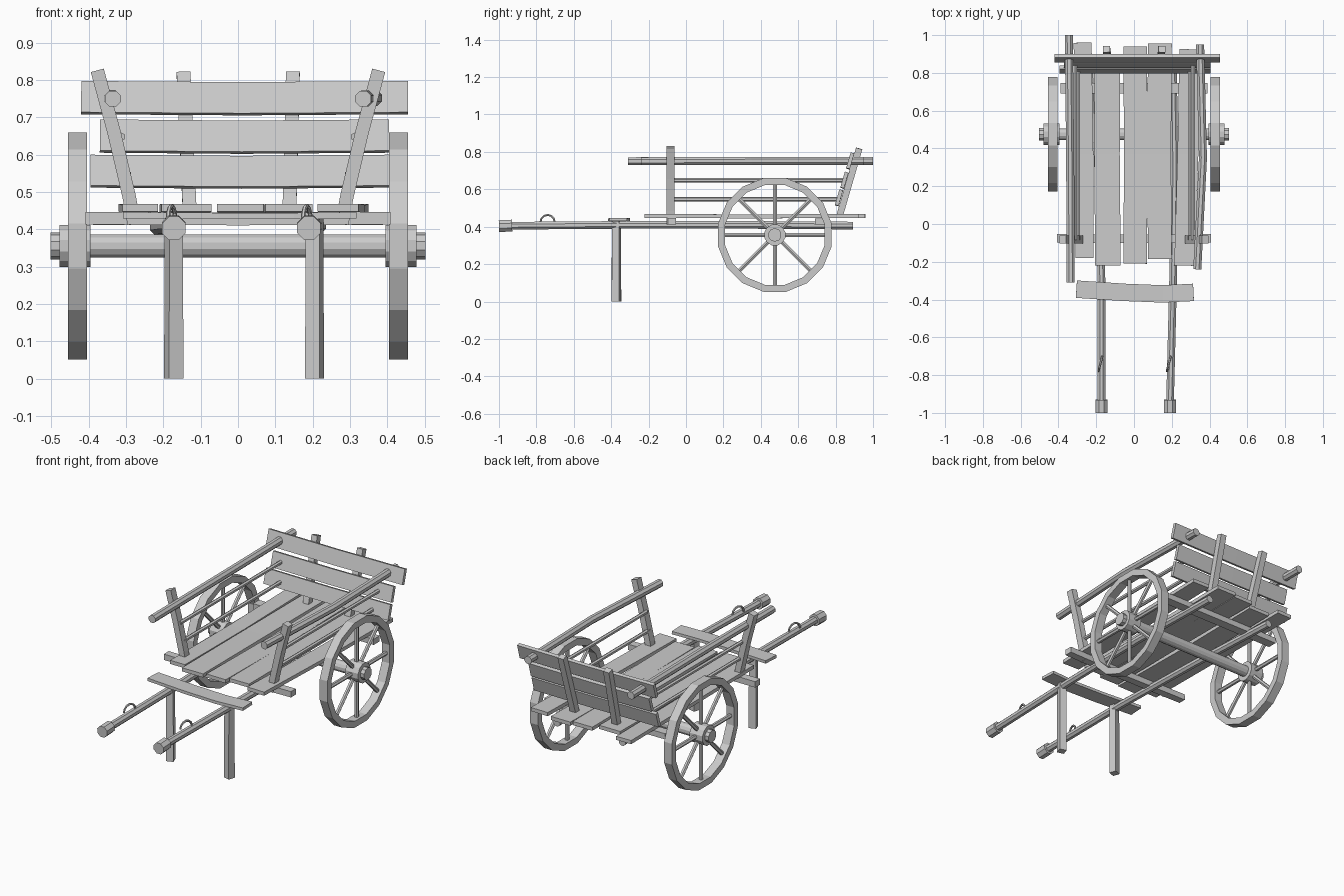
import bpy, bmesh, math
from mathutils import Vector

if "Cube" in bpy.data.objects:
    bpy.data.objects.remove(bpy.data.objects["Cube"])


def finish(name, bm):
    bmesh.ops.recalc_face_normals(bm, faces=bm.faces)
    me = bpy.data.meshes.new(name)
    bm.to_mesh(me)
    bm.free()
    ob = bpy.data.objects.new(name, me)
    bpy.context.collection.objects.link(ob)
    return ob


def sweep(name, pts, profile, up, scales=None):
    """Sweep a closed 2D profile (side, up) along a path of points."""
    pts = [Vector(p) for p in pts]
    up = Vector(up).normalized()
    bm = bmesh.new()
    rings = []
    for i, p in enumerate(pts):
        t = (pts[min(i + 1, len(pts) - 1)] - pts[max(i - 1, 0)]).normalized()
        side = t.cross(up).normalized()
        nrm = side.cross(t)
        s = scales[i] if scales else 1
        rings.append([bm.verts.new(p + side * a * s + nrm * b * s) for a, b in profile])
    n = len(profile)
    for r0, r1 in zip(rings, rings[1:]):
        for k in range(n):
            bm.faces.new((r0[k], r0[(k + 1) % n], r1[(k + 1) % n], r1[k]))
    bm.faces.new(rings[0])
    bm.faces.new(rings[-1])
    return finish(name, bm)


def beam(name, pts, w, h, up=(0, 0, 1), scales=None):
    rect = [(-w / 2, -h / 2), (w / 2, -h / 2), (w / 2, h / 2), (-w / 2, h / 2)]
    return sweep(name, pts, rect, up, scales)


def rod(name, pts, r, sides=8, up=(0, 0, 1)):
    ang = [2 * math.pi * (k + 0.5) / sides for k in range(sides)]
    return sweep(name, pts, [(r * math.cos(a), r * math.sin(a)) for a in ang], up)


# Deck planks: centre x at front and rear, width, y range
planks = [(-0.262, -0.272, 0.095, -0.18, 0.96), (-0.138, -0.14, 0.135, -0.22, 0.90),
          (0.006, 0.006, 0.125, -0.21, 0.94), (0.137, 0.137, 0.126, -0.185, 0.955),
          (0.268, 0.295, 0.11, -0.22, 0.925)]
for i, (xf, xr, w, y0, y1) in enumerate(planks):
    bend = 0.004 * (-1) ** i
    beam(f"deck_plank_{i + 1}", [(xf, y0, 0.458), ((xf + xr) / 2 + bend, 0.37, 0.455),
                                 (xr, y1, 0.458)], w, 0.021)

# Cross beams under the deck, and the board over the legs
beam("front_cross_beam", [(-0.408, -0.075, 0.43), (0, -0.08, 0.428), (0.408, -0.075, 0.43)], 0.045, 0.034)
beam("rear_cross_beam", [(-0.388, 0.718, 0.428), (0.388, 0.718, 0.428)], 0.055, 0.033)
beam("leg_board", [(-0.305, -0.345, 0.438), (-0.05, -0.362, 0.436), (0.15, -0.37, 0.436),
                   (0.315, -0.362, 0.438)], 0.092, 0.017)

# Pull shafts with grips, half rings and legs
shafts = {"left": [(-0.172, -0.97, 0.405), (-0.172, -0.3, 0.41), (-0.19, 0.3, 0.41), (-0.215, 0.893, 0.406)],
          "right": [(0.19, -0.97, 0.405), (0.207, -0.3, 0.41), (0.215, 0.3, 0.41), (0.205, 0.893, 0.406)]}
for side, path in shafts.items():
    rod(f"{side}_shaft", path, 0.022)
    x = path[0][0]
    rod(f"{side}_grip", [(x, -1.0, 0.403), (x, -0.93, 0.406)], 0.034)
    arc = [math.pi * k / 6 for k in range(7)]
    rod(f"{side}_ring", [(x - 0.006 + 0.01 * math.cos(a), -0.74 + 0.038 * math.cos(a),
                          0.425 + 0.038 * math.sin(a)) for a in arc], 0.006, 6, (1, 0, 0))
    tw = -0.35 if side == "left" else 0.3
    lx = -0.172 if side == "left" else 0.205
    beam(f"{side}_leg", [(lx, -0.372, 0), (lx, -0.372, 0.43)], 0.041, 0.041, (tw, 1, 0), [1, 0.92])

# Leaning side posts and rails
for side, s in (("left", -1), ("right", 1)):
    beam(f"{side}_side_post", [(s * 0.278, -0.082, 0.415), (s * 0.292, -0.082, 0.49),
                               (s * 0.332, -0.082, 0.66), (s * 0.377, -0.082, 0.826)],
         0.036, 0.042, (0, 1, 0))
    for label, x, z in (("middle", 0.313, 0.648), ("lower", 0.296, 0.547)):
        rod(f"{side}_{label}_rail", [(s * x, -0.085, z), (s * x, 0.82 + (z - 0.547) * 0.3, z)], 0.0115, 6)
rod("left_top_rail", [(-0.335, -0.31, 0.75), (-0.338, 0.35, 0.752), (-0.345, 1.0, 0.752)], 0.023)
rod("right_top_rail", [(0.335, -0.24, 0.75), (0.365, 0.35, 0.752), (0.35, 0.95, 0.752)], 0.023)

# Tilted tailboard with two upright posts behind
normal = (0, 1, -0.29)
boards = [(-0.395, 0.405, 0.556, 0.818, 0.086), (-0.37, 0.405, 0.65, 0.847, 0.087), (-0.42, 0.455, 0.753, 0.878, 0.087)]
for i, (x0, x1, z, y, w) in enumerate(boards):
    beam(f"tail_board_{i + 1}", [(x0, y, z), (0.01, y, z - 0.003), (x1, y, z)], w, 0.02, normal)
for side, x0, x1 in (("left", -0.13, -0.146), ("right", 0.138, 0.147)):
    beam(f"{side}_tail_post", [(x0, 0.822, 0.46), (x1, 0.926, 0.818)], 0.037, 0.035, normal)

# Axle and spoked wheels
WY, WZ = 0.475, 0.356
rod("axle", [(-0.42, WY, WZ), (0.42, WY, WZ)], 0.032, 12)
for side, s in (("left", -1), ("right", 1)):
    bm = bmesh.new()
    loops = []
    for k in range(16):
        a = 2 * math.pi * (k + 0.5) / 16
        loops.append([bm.verts.new((s * x, WY + r * math.cos(a), WZ + r * math.sin(a)))
                      for x, r in ((0.405, 0.31), (0.455, 0.31), (0.455, 0.272), (0.405, 0.272))])
    for k in range(16):
        p, q = loops[k], loops[(k + 1) % 16]
        for j in range(4):
            bm.faces.new((p[j], p[(j + 1) % 4], q[(j + 1) % 4], q[j]))
    finish(f"{side}_wheel_rim", bm)
    rod(f"{side}_hub", [(s * 0.395, WY, WZ), (s * 0.478, WY, WZ)], 0.058, 12)
    rod(f"{side}_axle_cap", [(s * 0.47, WY, WZ), (s * 0.502, WY, WZ)], 0.036, 10)
    for k in range(8):
        c, n = math.cos(k * math.pi / 4), math.sin(k * math.pi / 4)
        rod(f"{side}_spoke_{k + 1}", [(s * 0.43, WY + r * c, WZ + r * n) for r in (0.045, 0.28)],
            0.012, 6, (1, 0, 0))
